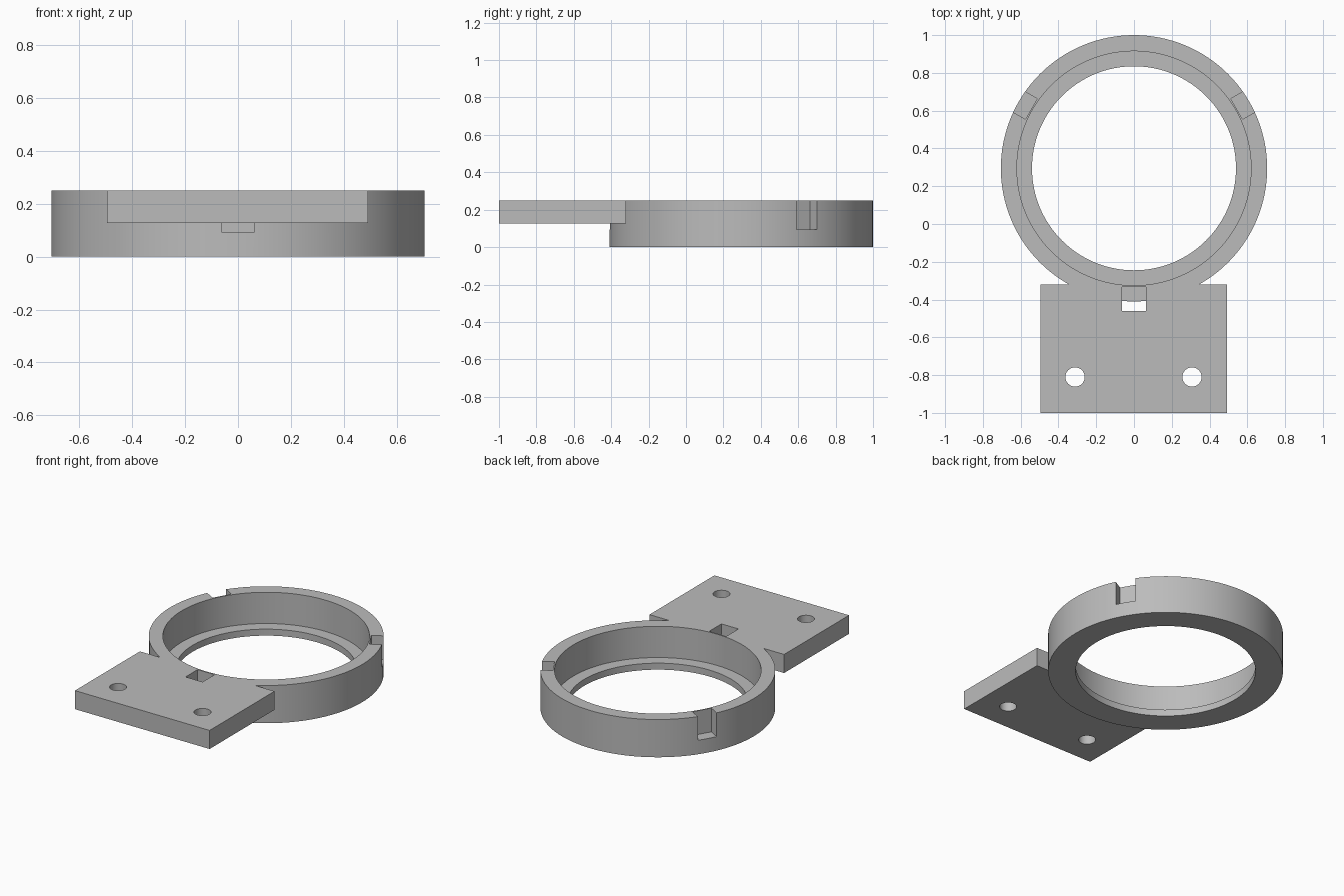
import bpy, math

if "Cube" in bpy.data.objects:
    bpy.data.objects.remove(bpy.data.objects["Cube"])

CY = 0.295          # ring centre on y
H = 0.25            # overall height
R_OUT, R_BORE, R_LIP = 0.705, 0.62, 0.54
SEG = 128

gray = bpy.data.materials.new("plain gray")
gray.diffuse_color = (0.5, 0.5, 0.5, 1)
gray.use_nodes = True
gray.node_tree.nodes["Principled BSDF"].inputs["Base Color"].default_value = gray.diffuse_color


def cylinder(name, r, z0, z1, x=0, y=CY, seg=SEG):
    bpy.ops.mesh.primitive_cylinder_add(vertices=seg, radius=r, depth=z1 - z0,
                                        location=(x, y, (z0 + z1) / 2))
    ob = bpy.context.object
    ob.name = name
    ob.data.materials.append(gray)
    return ob


def box(name, size, loc, angle=0):
    bpy.ops.mesh.primitive_cube_add(size=1, location=loc, rotation=(0, 0, angle))
    ob = bpy.context.object
    ob.name = name
    ob.scale = size
    ob.data.materials.append(gray)
    return ob


def combine(target, tool, operation):
    mod = target.modifiers.new(operation.lower(), 'BOOLEAN')
    mod.operation, mod.solver, mod.object = operation, 'EXACT', tool
    bpy.context.view_layer.objects.active = target
    bpy.ops.object.modifier_apply(modifier=mod.name)
    bpy.data.objects.remove(tool)


# Ring body joined with the mounting plate
holder = cylinder("ring_holder_with_plate", R_OUT, 0, H)
plate = box("plate", (0.987, 0.68, 0.123), (-0.0015, -0.66, H - 0.0615))
combine(holder, plate, 'UNION')

# Stepped bore leaving a thin lip at the bottom
combine(holder, cylinder("bore", R_BORE, 0.043, H + 0.1), 'DIFFERENCE')
combine(holder, cylinder("lip_opening", R_LIP, -0.1, 0.1), 'DIFFERENCE')

# Three notches spaced evenly around the rim
for deg in (30, 150, 270):
    a = math.radians(deg)
    r = (0.628 + 0.755) / 2
    notch = box("notch", (0.127, 0.125, 0.3),
                (r * math.cos(a), CY + r * math.sin(a), 0.093 + 0.15), a)
    combine(holder, notch, 'DIFFERENCE')

# Screw holes through the plate
for x in (-0.312, 0.307):
    combine(holder, cylinder("screw_hole", 0.051, 0, 0.4, x, -0.81, 48), 'DIFFERENCE')

bpy.ops.object.select_all(action='DESELECT')
holder.select_set(True)
bpy.context.view_layer.objects.active = holder
bpy.ops.object.shade_smooth_by_angle(angle=math.radians(30))
